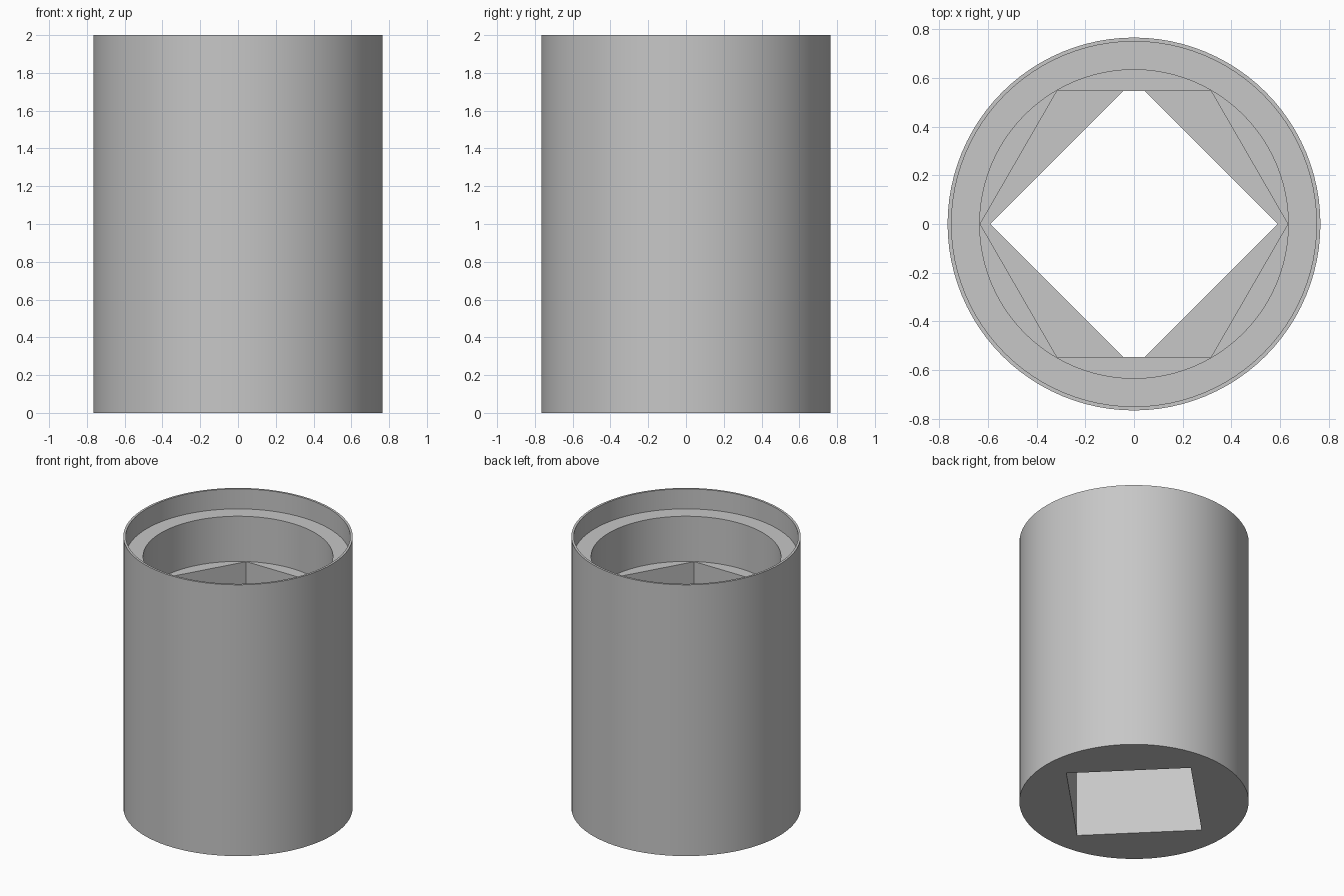
import bpy
import bmesh
from math import cos, sin, tau

cube = bpy.data.objects.get("Cube")
if cube:
    bpy.data.objects.remove(cube, do_unlink=True)

steel = bpy.data.materials.new("grey steel")
steel.use_nodes = True
colour = (0.57, 0.57, 0.57, 1)
steel.diffuse_color = colour
steel.node_tree.nodes["Principled BSDF"].inputs["Base Color"].default_value = colour


def prism(name, sides, radius, bottom, top):
    """Upright prism with its first corner on +x."""
    bm = bmesh.new()
    ring = [bm.verts.new((radius * cos(tau * i / sides), radius * sin(tau * i / sides), bottom))
            for i in range(sides)]
    base = bm.faces.new(ring)
    moved = bmesh.ops.extrude_face_region(bm, geom=[base])["geom"]
    for v in moved:
        if isinstance(v, bmesh.types.BMVert):
            v.co.z = top
    bmesh.ops.recalc_face_normals(bm, faces=bm.faces)
    mesh = bpy.data.meshes.new(name)
    bm.to_mesh(mesh)
    bm.free()
    mesh.materials.append(steel)
    obj = bpy.data.objects.new(name, mesh)
    bpy.context.collection.objects.link(obj)
    return obj


ROUND = 96
body = prism("socket_body", ROUND, 0.766, 0, 2)

# Rim recess, round bore, hexagonal seat and square drive hole
cutters = [
    prism("rim_recess", ROUND, 0.75, 1.853, 2.2),
    prism("round_bore", ROUND, 0.634, 1.52, 2.1),
    prism("hex_seat", 6, 0.632, 0.75, 1.7),
    prism("square_drive", 4, 0.59, -0.2, 0.78),
]

bpy.ops.object.select_all(action="DESELECT")
body.select_set(True)
bpy.context.view_layer.objects.active = body
for cutter in cutters:
    cutter.hide_render = True
    cut = body.modifiers.new(cutter.name, "BOOLEAN")
    cut.operation = "DIFFERENCE"
    cut.solver = "EXACT"
    cut.object = cutter
    bpy.ops.object.modifier_apply(modifier=cut.name)
    bpy.data.objects.remove(cutter, do_unlink=True)

bpy.ops.object.shade_smooth_by_angle(angle=0.5)
